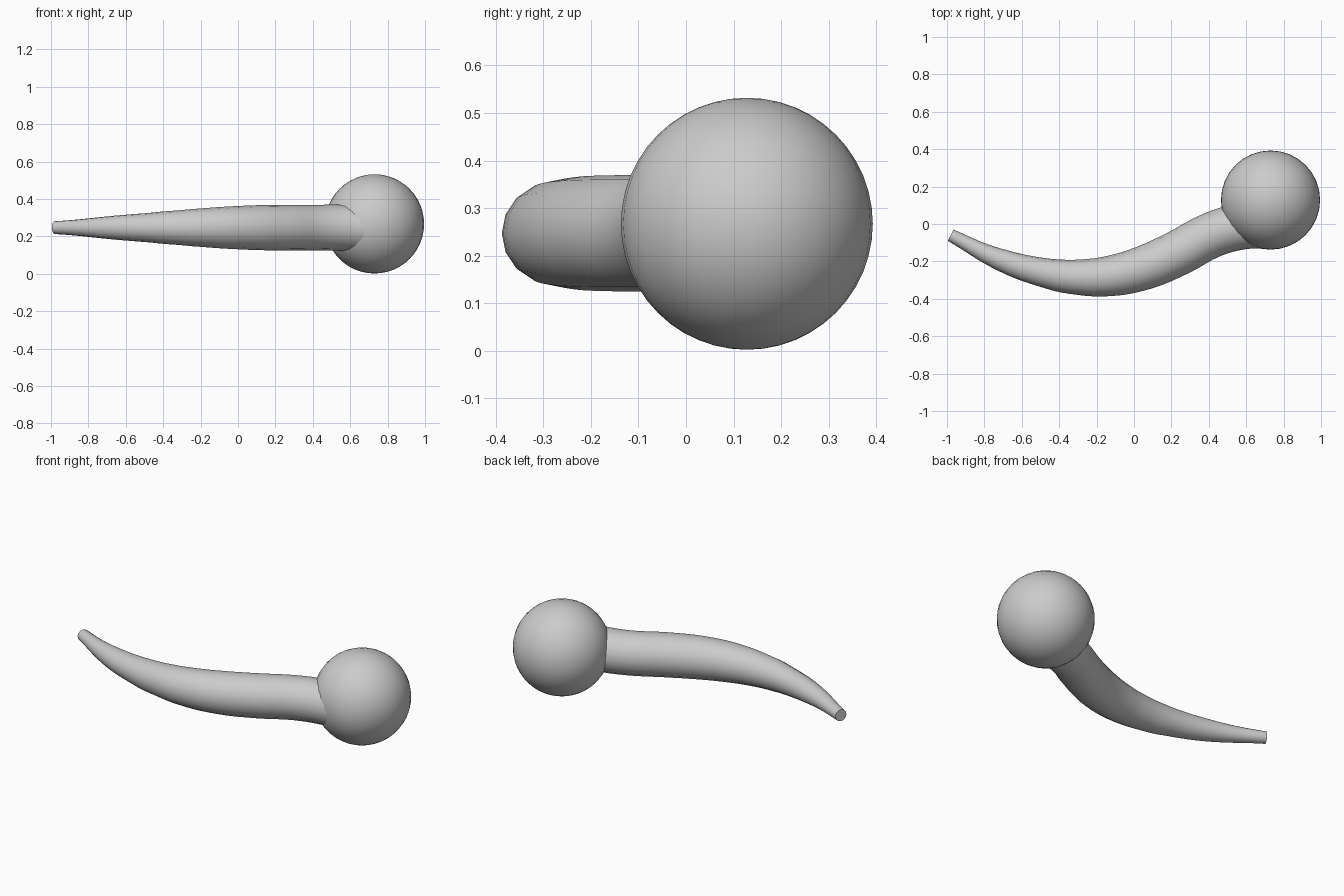
import bpy

cube = bpy.data.objects.get("Cube")
if cube:
    bpy.data.objects.remove(cube, do_unlink=True)

# Single plain grey
grey = bpy.data.materials.new("plain grey")
grey.use_nodes = True
color = (0.6, 0.6, 0.6, 1)
grey.diffuse_color = color
grey.node_tree.nodes["Principled BSDF"].inputs["Base Color"].default_value = color


def finish(obj, name):
    """Name, colour and smooth a part while keeping its rims sharp."""
    obj.name = name
    obj.data.materials.clear()
    obj.data.materials.append(grey)
    bpy.ops.object.select_all(action="DESELECT")
    obj.select_set(True)
    bpy.context.view_layer.objects.active = obj
    bpy.ops.object.shade_smooth_by_angle(angle=0.7)


# Round head
bpy.ops.mesh.primitive_uv_sphere_add(segments=32, ring_count=24, radius=0.265,
                                     location=(0.73, 0.128, 0.267))
finish(bpy.context.object, "head")

# Tapered, curved tail: x, y, radius along its centre line
path = [
    (-0.98, -0.06, 0.034), (-0.73, -0.185, 0.057), (-0.46, -0.265, 0.08),
    (-0.29, -0.285, 0.095), (-0.13, -0.278, 0.108), (0.05, -0.235, 0.118),
    (0.235, -0.155, 0.122), (0.42, -0.057, 0.122), (0.58, -0.012, 0.124),
    (0.7, -0.005, 0.124),
]
curve = bpy.data.curves.new("tail path", "CURVE")
curve.dimensions = "3D"
curve.bevel_depth = 1
curve.bevel_resolution = 6
curve.resolution_u = 4
curve.use_fill_caps = True
spline = curve.splines.new("BEZIER")
spline.radius_interpolation = "CARDINAL"
spline.bezier_points.add(len(path) - 1)
for point, (x, y, radius) in zip(spline.bezier_points, path):
    point.co = (x, y, 0.247)
    point.radius = radius
    point.handle_left_type = point.handle_right_type = "AUTO"
tail = bpy.data.objects.new("tail", curve)
bpy.context.collection.objects.link(tail)
bpy.ops.object.select_all(action="DESELECT")
tail.select_set(True)
bpy.context.view_layer.objects.active = tail
bpy.ops.object.convert(target="MESH")
finish(bpy.context.object, "tail")
